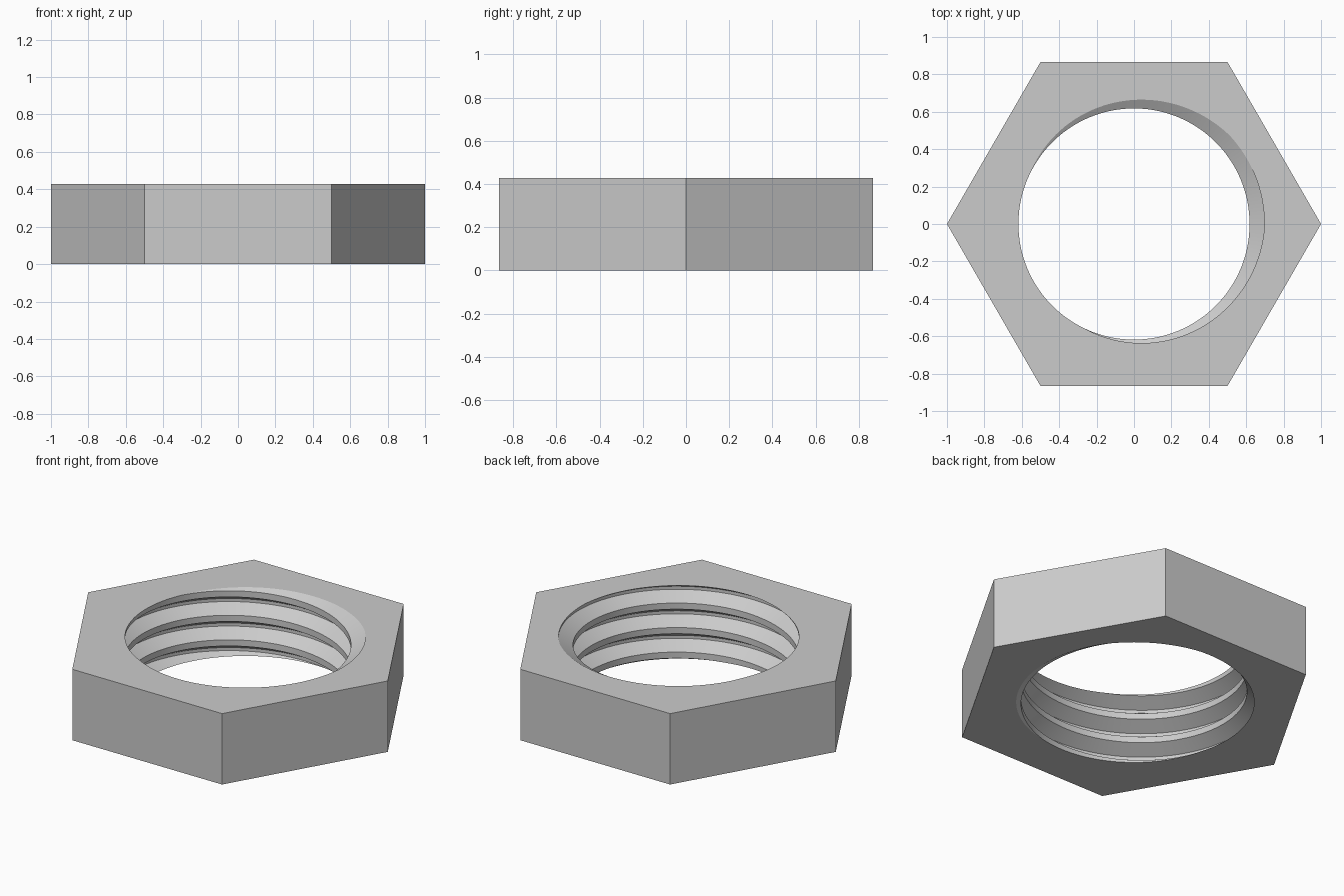
import bpy, bmesh, math

cube = bpy.data.objects.get("Cube")
if cube:
    bpy.data.objects.remove(cube, do_unlink=True)

HEIGHT = 0.428
PITCH = 0.148
MINOR, MAJOR = 0.618, 0.697
SEGMENTS = 120
START = math.radians(20)   # where the thread root meets the top face

# Plain grey metal
metal = bpy.data.materials.new("grey_metal")
metal.use_nodes = True
grey = (0.6, 0.6, 0.6, 1)
metal.diffuse_color = grey
metal.node_tree.nodes["Principled BSDF"].inputs["Base Color"].default_value = grey

bm = bmesh.new()

# Internal right-hand thread: one pitch of root, flank, crest, flank swept along a helix
profile = [(MAJOR, -1), (MAJOR, 1), (MINOR, 6), (MINOR, 10), (MAJOR, 15)]
previous = None
for i in range(-5 * SEGMENTS, 2 * SEGMENTS + 1):
    turn = i / SEGMENTS
    angle = START + math.tau * turn
    row = [bm.verts.new((r * math.cos(angle), r * math.sin(angle),
                         HEIGHT + PITCH * (turn + step / 16)))
           for r, step in profile]
    if previous:
        for k in range(len(profile) - 1):
            bm.faces.new((previous[k], previous[k + 1], row[k + 1], row[k]))
    previous = row
bmesh.ops.remove_doubles(bm, verts=bm.verts, dist=1e-5)

# Trim the thread flush with both end faces
for z, direction in ((0, -1), (HEIGHT, 1)):
    bmesh.ops.bisect_plane(bm, geom=bm.verts[:] + bm.edges[:] + bm.faces[:], dist=1e-6,
                           plane_co=(0, 0, z), plane_no=(0, 0, direction),
                           clear_outer=True)
bmesh.ops.remove_doubles(bm, verts=bm.verts, dist=1e-5)

# Hexagonal outer walls
rings = [[bm.verts.new((math.cos(math.radians(60 * k)), math.sin(math.radians(60 * k)), z))
          for k in range(6)] for z in (0, HEIGHT)]
for k in range(6):
    n = (k + 1) % 6
    bm.faces.new((rings[0][k], rings[0][n], rings[1][n], rings[1][k]))

# End faces between the hexagon and the threaded hole
for z in (0, HEIGHT):
    rim = [e for e in bm.edges if e.is_boundary
           and all(abs(v.co.z - z) < 1e-4 for v in e.verts)]
    bmesh.ops.triangle_fill(bm, edges=rim, use_beauty=True, normal=(0, 0, 1))

bmesh.ops.recalc_face_normals(bm, faces=bm.faces)
mesh = bpy.data.meshes.new("hex_nut")
bm.to_mesh(mesh)
bm.free()
mesh.materials.append(metal)

nut = bpy.data.objects.new("hex_nut", mesh)
bpy.context.collection.objects.link(nut)
bpy.ops.object.select_all(action='DESELECT')
nut.select_set(True)
bpy.context.view_layer.objects.active = nut
bpy.ops.object.shade_smooth_by_angle(angle=math.radians(25))
